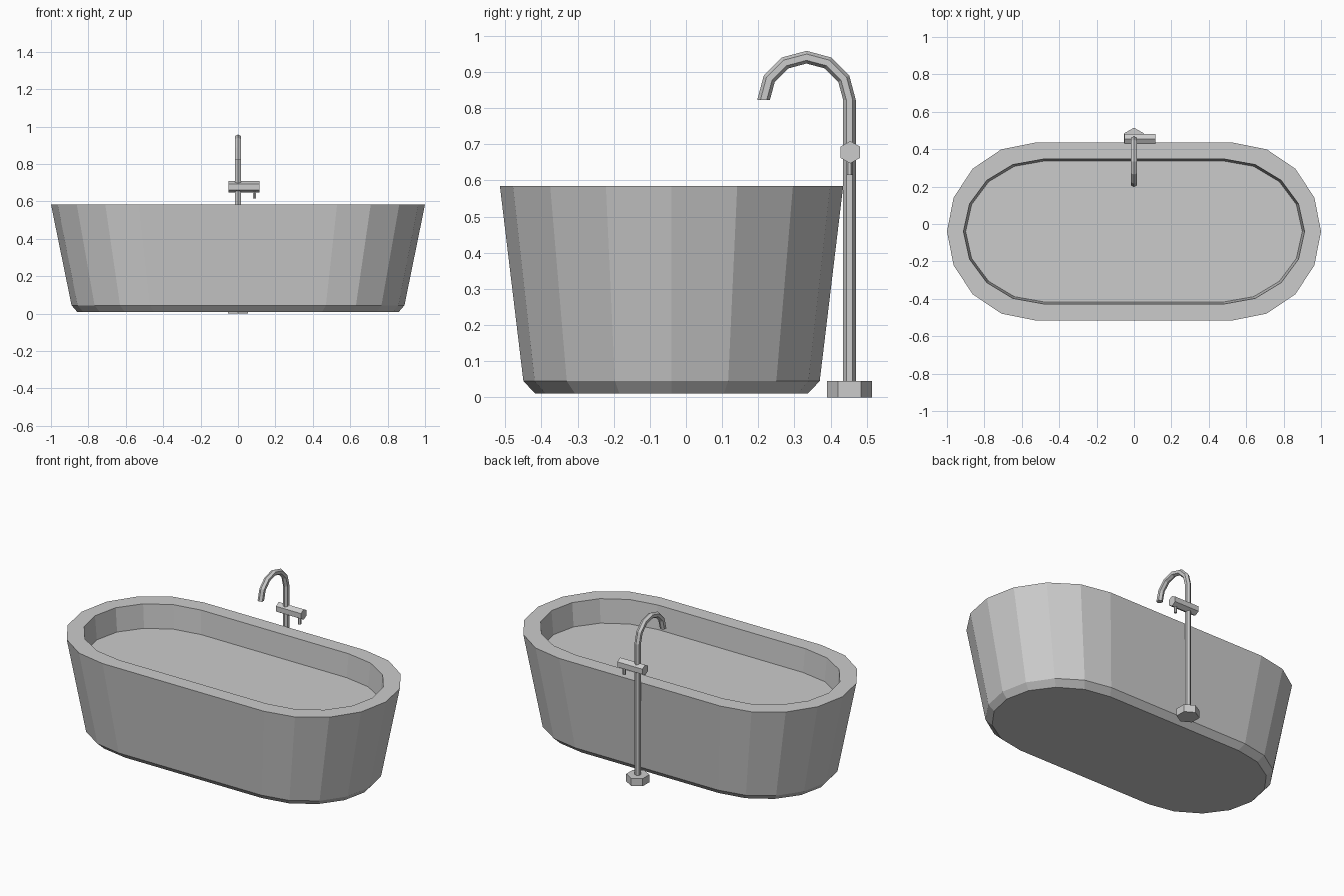
import bpy, bmesh
from math import sin, cos, pi, radians
from mathutils import Matrix

if "Cube" in bpy.data.objects:
    bpy.data.objects.remove(bpy.data.objects["Cube"])

TUB_Y = -0.04
TAP_Y = 0.4525


def loft(name, rings):
    """Join equal-length rings with quads and cap both ends."""
    bm = bmesh.new()
    loops = [[bm.verts.new(p) for p in ring] for ring in rings]
    n = len(loops[0])
    for a, b in zip(loops, loops[1:]):
        for i in range(n):
            j = (i + 1) % n
            bm.faces.new((a[i], a[j], b[j], b[i]))
    bm.faces.new(loops[0][::-1])
    bm.faces.new(loops[-1])
    bmesh.ops.recalc_face_normals(bm, faces=bm.faces)
    me = bpy.data.meshes.new(name)
    bm.to_mesh(me)
    bm.free()
    ob = bpy.data.objects.new(name, me)
    bpy.context.collection.objects.link(ob)
    return ob


def stadium(half_len, half_width, straight, z):
    """Oval with straight sides and eight facets at each end."""
    pts = []
    for side, start in ((1, -90), (-1, 90)):
        for k in range(9):
            a = radians(start + 22.5 * k)
            pts.append((side * straight + (half_len - straight) * cos(a),
                        TUB_Y + half_width * sin(a), z))
    return pts


def hex_prism(name, radius, p0, p1, axis):
    """Six-sided bar from p0 to p1 along x or z."""
    rings = []
    for p in (p0, p1):
        ring = []
        for k in range(6):
            u, v = radius * cos(k * pi / 3), radius * sin(k * pi / 3)
            off = (v, u, 0) if axis == 'z' else (0, v, u)
            ring.append(tuple(c + o for c, o in zip(p, off)))
        rings.append(ring)
    return loft(name, rings)


# Tub: underside, chamfer, flared wall, flat rim, inner wall, inner surface
loft("bathtub", [
    stadium(0.86, 0.377, 0.45, 0.01),
    stadium(0.89, 0.41, 0.47, 0.045),
    stadium(1.00, 0.475, 0.53, 0.585),
    stadium(0.912, 0.387, 0.485, 0.585),
    stadium(0.90, 0.377, 0.478, 0.445),
])

# Floor mount of the tap
hex_prism("tap_base", 0.0625, (0, TAP_Y, 0), (0, TAP_Y, 0.045), 'z')

# Standing pipe with a half-circle spout
ARC_R, TUBE_R, ARC_Z = 0.119, 0.0175, 0.822
path = [(0, 0.02)] + [(30 * k, ARC_Z) for k in range(7)]
rings = []
for deg, z in path:
    a = radians(deg)
    ring = []
    for k in range(6):
        t = k * pi / 3
        r = ARC_R + TUBE_R * cos(t)
        ring.append((TUBE_R * sin(t), TAP_Y - ARC_R + r * cos(a), z + r * sin(a)))
    rings.append(ring)
loft("tap_pipe", rings)

# Mixer bar and its small lever
hex_prism("mixer_bar", 0.031, (-0.05, TAP_Y + 0.002, 0.678), (0.114, TAP_Y + 0.002, 0.678), 'x')
hex_prism("mixer_lever", 0.009, (0.088, TAP_Y, 0.615), (0.088, TAP_Y, 0.67), 'z')
